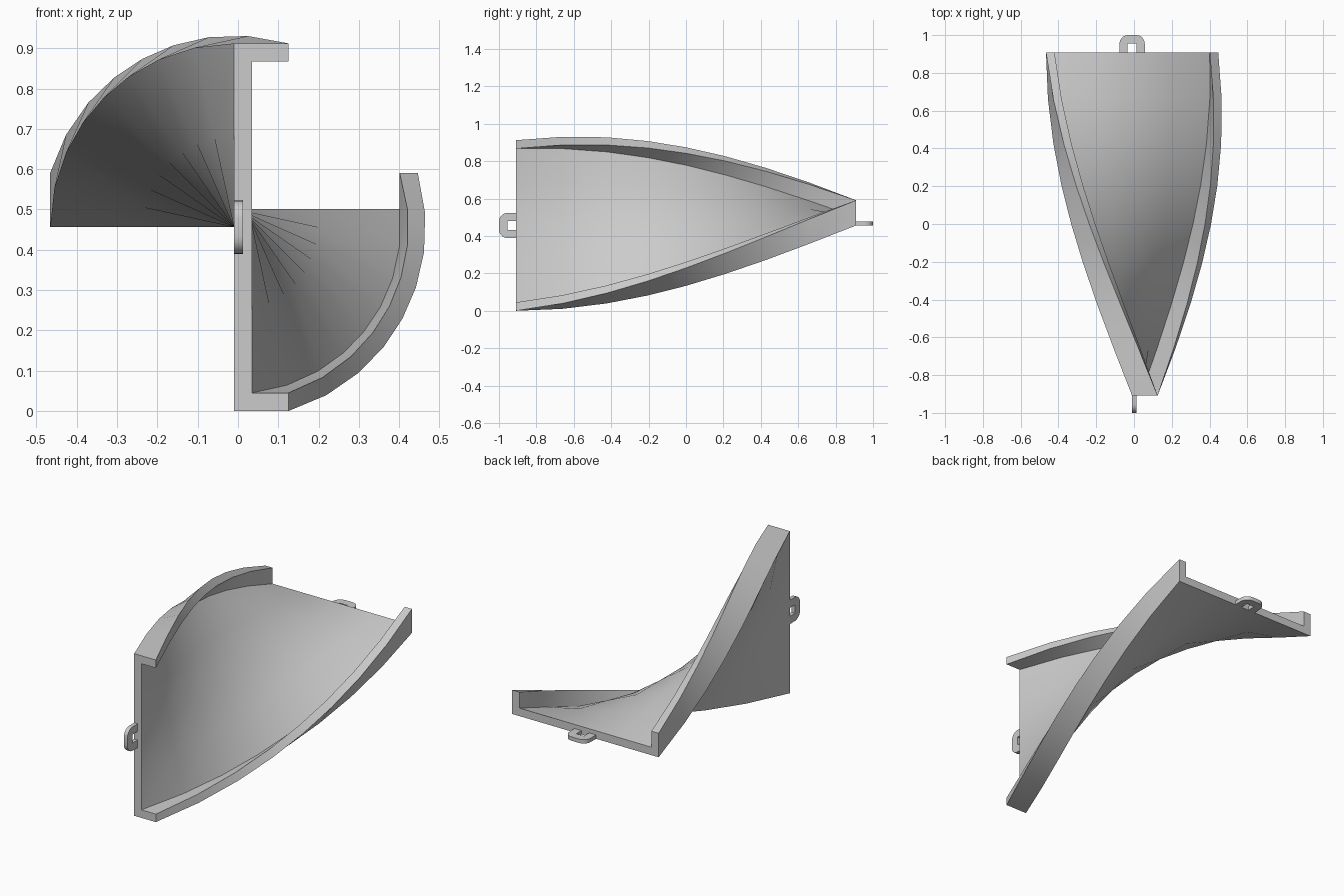
import bpy, bmesh
from math import sin, cos, pi

if "Cube" in bpy.data.objects:
    bpy.data.objects.remove(bpy.data.objects["Cube"])

AX, AZ = -0.01, 0.456      # twist axis, parallel to y
L = 0.909                  # half length of the channel
H, W, T = 0.456, 0.135, 0.045   # half height, flange width, wall thickness


def place(u, v, y, ang):
    """Local section point (u across web, v along web) turned about the y axis."""
    return (AX + u * cos(ang) - v * sin(ang), y, AZ + u * sin(ang) + v * cos(ang))


def finish(bm, name, angle):
    bmesh.ops.recalc_face_normals(bm, faces=bm.faces)
    me = bpy.data.meshes.new(name)
    bm.to_mesh(me)
    bm.free()
    ob = bpy.data.objects.new(name, me)
    bpy.context.collection.objects.link(ob)
    bpy.ops.object.select_all(action='DESELECT')
    ob.select_set(True)
    bpy.context.view_layer.objects.active = ob
    bpy.ops.object.shade_smooth_by_angle(angle=angle)
    return ob


def loft(rings, name, angle):
    bm = bmesh.new()
    vr = [[bm.verts.new(p) for p in r] for r in rings]
    n = len(vr[0])
    for a, b in zip(vr, vr[1:]):
        for i in range(n):
            j = (i + 1) % n
            bm.faces.new((a[i], a[j], b[j], b[i]))
    bm.faces.new(vr[0])
    bm.faces.new(vr[-1][::-1])
    return finish(bm, name, angle)


# C-shaped channel swept through a quarter turn
h = H - T
section = [(0, -H), (W, -H), (W, -h), (T, -h), (T, -h / 2), (T, 0), (T, h / 2),
           (T, h), (W, h), (W, H), (0, H), (0, H / 2), (0, 0), (0, -H / 2)]
SEG = 8
rings = []
for i in range(SEG + 1):
    t = i / SEG
    s = t + 0.017 * sin(2 * pi * t)   # slightly longer steps near the ends
    rings.append([place(u, v, L * (2 * s - 1), s * pi / 2) for u, v in section])
loft(rings, "twisted_channel", 0.6)

# U-shaped hanging loops at the middle of each end
R, HALF, HOLE, OUT, DEEP = 0.045, 0.067, 0.024, 0.091, 0.046
outline = [(-HALF, -0.004)]
for c, start in ((-1, pi), (1, pi / 2)):
    for k in range(6):
        a = start - k * pi / 10
        outline.append((c * (HALF - R) + R * cos(a), OUT - R + R * sin(a)))
outline += [(HALF, -0.004), (HOLE, -0.004), (HOLE, DEEP), (-HOLE, DEEP), (-HOLE, -0.004)]
for name, side, ang in (("front_loop", -1, 0), ("back_loop", 1, pi / 2)):
    loft([[place(u, v, side * (L + d), ang) for v, d in outline] for u in (0, 0.022)],
         name, 0.6)
